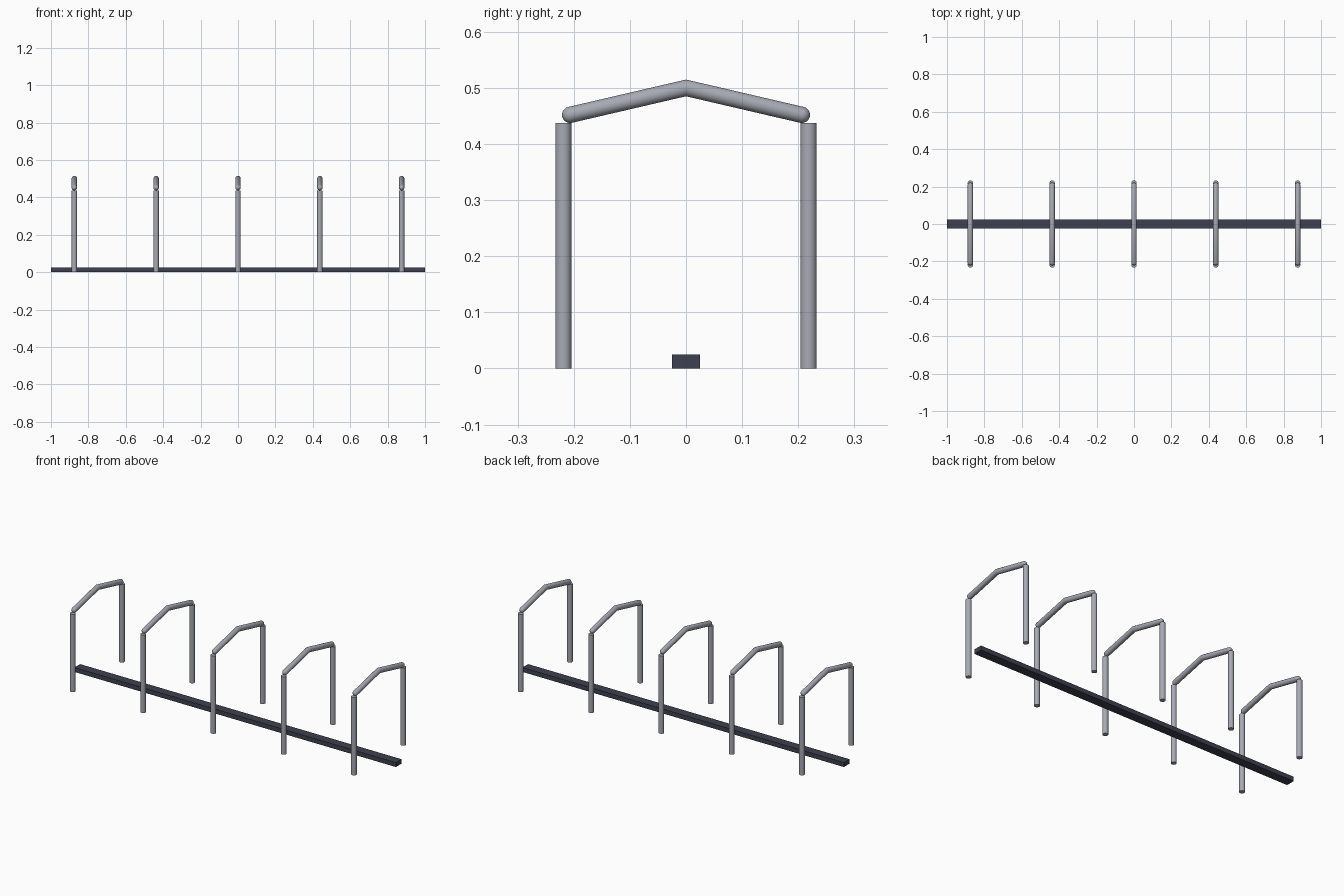
import bpy, bmesh, math
from mathutils import Vector

if "Cube" in bpy.data.objects:
    bpy.data.objects.remove(bpy.data.objects["Cube"])

R = 0.0145          # tube radius
SIDES = 24
POST_Y, POST_H = 0.2185, 0.4375
END_Y, END_Z, PEAK_Z = 0.2065, 0.452, 0.50


def material(name, color):
    m = bpy.data.materials.new(name)
    m.diffuse_color = (*color, 1)
    m.use_nodes = True
    m.node_tree.nodes["Principled BSDF"].inputs["Base Color"].default_value = m.diffuse_color
    return m


metal = material("grey metal", (0.39, 0.405, 0.46))
dark = material("dark rail", (0.047, 0.053, 0.08))


def finish(name, bm, mat, smooth=True):
    bmesh.ops.recalc_face_normals(bm, faces=bm.faces[:])
    me = bpy.data.meshes.new(name)
    bm.to_mesh(me)
    bm.free()
    me.materials.append(mat)
    ob = bpy.data.objects.new(name, me)
    bpy.context.collection.objects.link(ob)
    if smooth:
        bpy.ops.object.select_all(action='DESELECT')
        ob.select_set(True)
        bpy.context.view_layer.objects.active = ob
        bpy.ops.object.shade_smooth_by_angle(angle=math.radians(40))
    return ob


def post(name, x, y):
    bm = bmesh.new()
    bmesh.ops.create_cone(bm, cap_ends=True, segments=SIDES, radius1=R, radius2=R, depth=POST_H)
    bmesh.ops.translate(bm, verts=bm.verts[:], vec=(x, y, POST_H / 2))
    finish(name, bm, metal)


def bent_top(name, x):
    """Two sloping tube halves, mitred at the peak, with round ends."""
    slope = math.atan2(PEAK_Z - END_Z, END_Y)
    bm = bmesh.new()
    rings = []

    def ring(center, radius, up):
        rings.append([bm.verts.new(center + radius * (
            math.cos(a) * Vector((1, 0, 0)) + math.sin(a) * up))
            for a in (2 * math.pi * i / SIDES for i in range(SIDES))])

    def end(side):
        along = Vector((0, side * math.cos(slope), -math.sin(slope)))
        up = Vector((0, side * math.sin(slope), math.cos(slope)))
        base = Vector((x, side * END_Y, END_Z))
        steps = [math.radians(a) for a in (0, 15, 30, 45, 60, 75, 88)]
        for a in (reversed(steps) if side < 0 else steps):
            ring(base + along * R * math.sin(a), R * math.cos(a), up)

    end(-1)
    ring(Vector((x, 0, PEAK_Z)), R, Vector((0, 0, 1 / math.cos(slope))))
    end(1)
    for a, b in zip(rings, rings[1:]):
        for i in range(SIDES):
            j = (i + 1) % SIDES
            bm.faces.new((a[i], a[j], b[j], b[i]))
    bm.faces.new(rings[0])
    bm.faces.new(rings[-1])
    finish(name, bm, metal)


# Long floor rail
bm = bmesh.new()
bmesh.ops.create_cube(bm, size=1)
bmesh.ops.scale(bm, verts=bm.verts[:], vec=(2, 0.05, 0.025))
bmesh.ops.translate(bm, verts=bm.verts[:], vec=(0, 0, 0.0125))
finish("floor_rail", bm, dark, smooth=False)

# Five hoops: two posts and a peaked top each
for n in range(5):
    x = (n - 2) * 0.4375
    post(f"front_post_{n + 1}", x, -POST_Y)
    post(f"back_post_{n + 1}", x, POST_Y)
    bent_top(f"hoop_top_{n + 1}", x)
